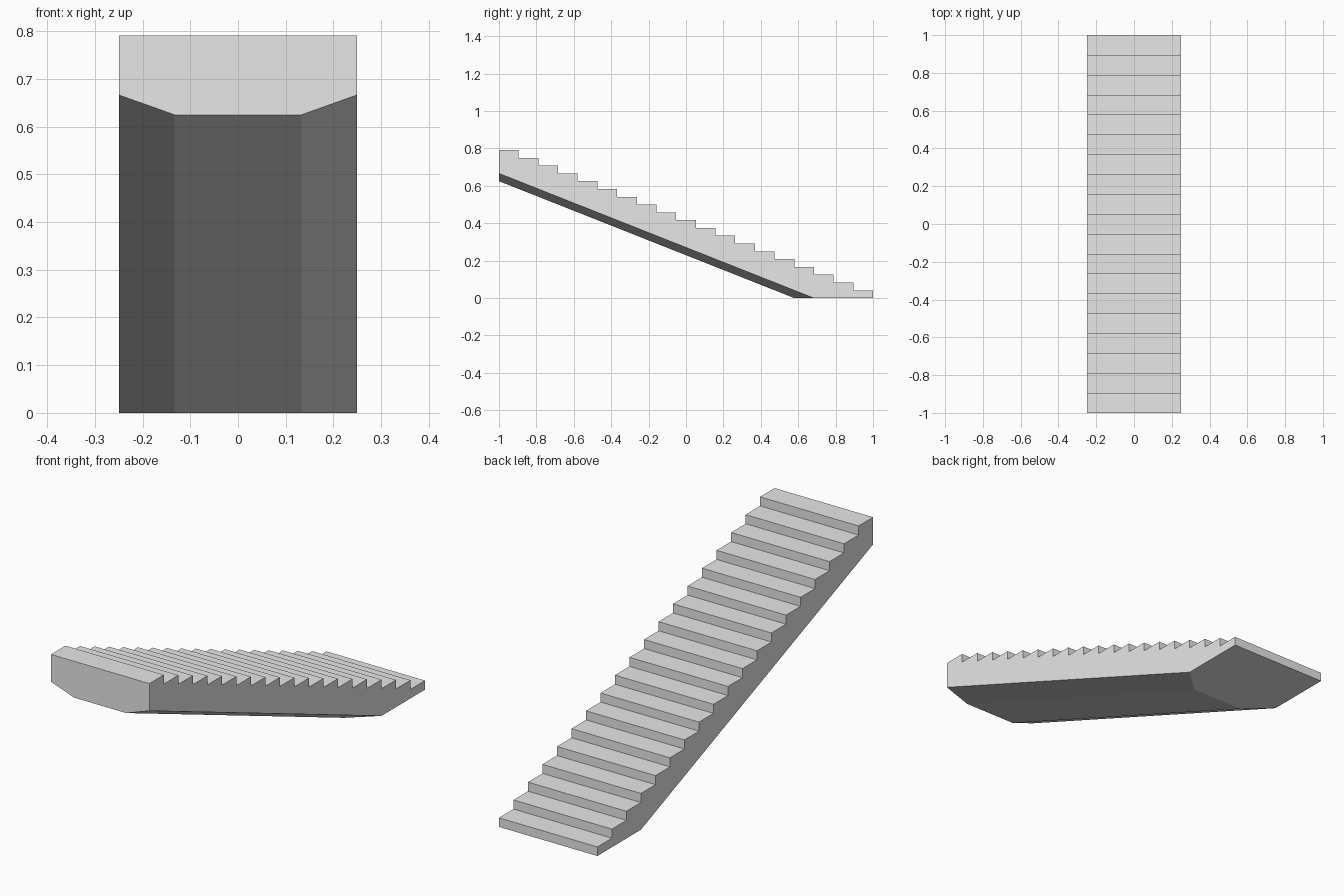
import bpy
import bmesh

cube = bpy.data.objects.get("Cube")
if cube:
    bpy.data.objects.remove(cube, do_unlink=True)

STEPS = 19
TREAD = 2 / STEPS
RISE = 0.7917 / STEPS
HALF_WIDTH = 0.25
FLAT_HALF = 0.133      # flat middle of the underside

# Plain grey material
grey = bpy.data.materials.new("light_grey")
grey.use_nodes = True
colour = (0.8, 0.8, 0.8, 1)
grey.diffuse_color = colour
grey.node_tree.nodes["Principled BSDF"].inputs["Base Color"].default_value = colour

# Stepped side profile, sloping soffit and flat foot
profile = [(-1, 15 * RISE), (1 - 4 * TREAD, 0), (1, 0)]
for i in range(STEPS):
    profile.append((1 - i * TREAD, (i + 1) * RISE))
    profile.append((1 - (i + 1) * TREAD, (i + 1) * RISE))

# Extrude the profile across the width
bm = bmesh.new()
side = bm.faces.new([bm.verts.new((-HALF_WIDTH, y, z)) for y, z in profile])
extruded = bmesh.ops.extrude_face_region(bm, geom=[side])["geom"]
bmesh.ops.translate(bm, vec=(2 * HALF_WIDTH, 0, 0),
                    verts=[v for v in extruded if isinstance(v, bmesh.types.BMVert)])
bmesh.ops.recalc_face_normals(bm, faces=bm.faces)

# Trim the long lower edges: each cut rises one step height towards the side
run = HALF_WIDTH - FLAT_HALF
for s in (-1, 1):
    normal = (s * RISE / run, -RISE / TREAD, -1)
    cut = bmesh.ops.bisect_plane(
        bm, geom=bm.verts[:] + bm.edges[:] + bm.faces[:], dist=1e-5,
        plane_co=(s * FLAT_HALF, -1, 15 * RISE), plane_no=normal, clear_outer=True)
    rim = [e for e in cut["geom_cut"] if isinstance(e, bmesh.types.BMEdge) and e.is_boundary]
    bmesh.ops.holes_fill(bm, edges=rim, sides=0)
bmesh.ops.recalc_face_normals(bm, faces=bm.faces)

mesh = bpy.data.meshes.new("stair_flight")
bm.to_mesh(mesh)
bm.free()
mesh.materials.append(grey)
stairs = bpy.data.objects.new("stair_flight", mesh)
bpy.context.collection.objects.link(stairs)
